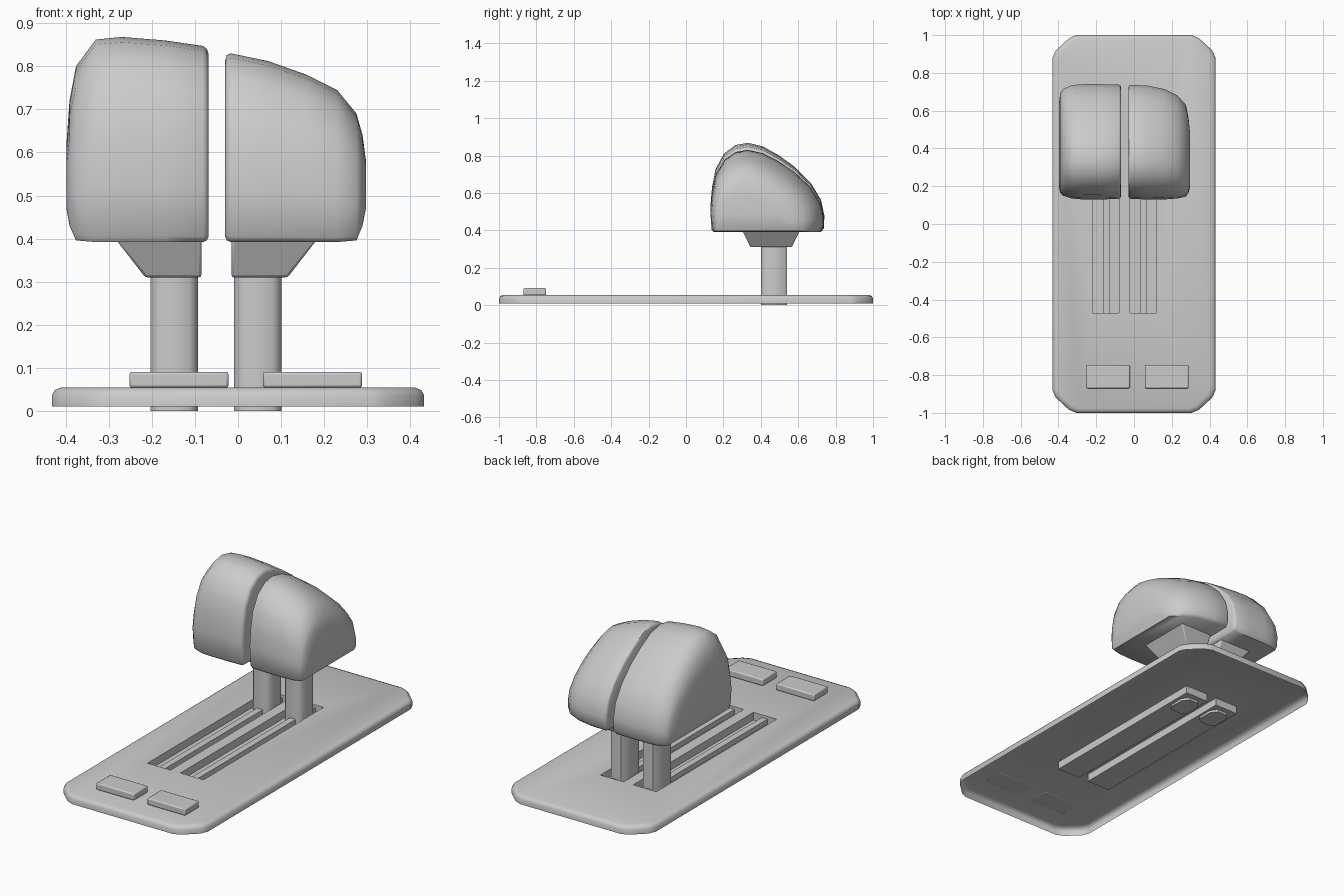
import bpy, bmesh, math

if "Cube" in bpy.data.objects:
    bpy.data.objects.remove(bpy.data.objects["Cube"])


def shade(ob, angle):
    bpy.ops.object.select_all(action='DESELECT')
    ob.select_set(True)
    bpy.context.view_layer.objects.active = ob
    bpy.ops.object.shade_smooth_by_angle(angle=math.radians(angle))


def loft(name, rings, smooth=None, bevel=0):
    """Skin equal-length rings of points and cap both ends."""
    bm = bmesh.new()
    vr = [[bm.verts.new(p) for p in r] for r in rings]
    n = len(rings[0])
    for a, b in zip(vr, vr[1:]):
        for i in range(n):
            bm.faces.new((a[i], a[(i + 1) % n], b[(i + 1) % n], b[i]))
    bm.faces.new(vr[0])
    bm.faces.new(vr[-1])
    bmesh.ops.recalc_face_normals(bm, faces=bm.faces)
    me = bpy.data.meshes.new(name)
    bm.to_mesh(me)
    bm.free()
    ob = bpy.data.objects.new(name, me)
    bpy.context.collection.objects.link(ob)
    if bevel:
        m = ob.modifiers.new("bevel", 'BEVEL')
        m.width, m.segments = bevel, 2
    if smooth:
        shade(ob, smooth)
    return ob


def rect(x0, x1, y0, y1, z):
    return [(x0, y0, z), (x1, y0, z), (x1, y1, z), (x0, y1, z)]


def box(name, x0, x1, y0, y1, z0, z1, **kw):
    return loft(name, [rect(x0, x1, y0, y1, z0), rect(x0, x1, y0, y1, z1)], **kw)


# Base plate with clipped corners and a rounded upper edge
quarter = [(.432, .88), (.415, .918), (.345, .983), (.305, 1.0)]
outline = (quarter + [(-x, y) for x, y in quarter[::-1]]
           + [(-x, -y) for x, y in quarter] + [(x, -y) for x, y in quarter[::-1]])


def plate_ring(inset, z):
    return [(x * (1 - inset / .43), y * (1 - inset), z) for x, y in outline]


plate = loft("base_plate", [plate_ring(0, .01), plate_ring(0, .037),
                            plate_ring(.007, .049), plate_ring(.022, .055)])

# Sunken slots in the plate, each with a guide rail on its floor
for side, x0 in (("left", -.22), ("right", -.02)):
    cutter = box(side + "_slot_cutter", x0, x0 + .14, -.47, .57, .013, .2)
    cutter.hide_render = True
    m = plate.modifiers.new("slot", 'BOOLEAN')
    m.operation, m.object, m.solver = 'DIFFERENCE', cutter, 'EXACT'
    bpy.context.view_layer.objects.active = plate
    bpy.ops.object.modifier_apply(modifier=m.name)
    bpy.data.objects.remove(cutter)
    box(side + "_guide_rail", x0 + .055, x0 + .09, -.47, .57, .013, .04)

# The plate is a thin pressed shell: open its underside
bm = bmesh.new()
bm.from_mesh(plate.data)
under = [f for f in bm.faces if f.normal.z < -.9 and f.calc_center_median().z < .0115]
bmesh.ops.delete(bm, geom=under, context='FACES')
bm.to_mesh(plate.data)
bm.free()
shade(plate, 50)

# Raised buttons at the front
for side, x0 in (("left", -.252), ("right", .058)):
    box(side + "_button", x0, x0 + .23, -.87, -.748, .054, .091, smooth=40, bevel=.006)

# Lever posts and flared necks
post = [(-.035, .40), (.035, .40), (.055, .42), (.055, .505),
        (.03, .54), (-.03, .54), (-.055, .505), (-.055, .42)]
for side, cx in (("left", -.148), ("right", .046)):
    loft(side + "_lever_post", [[(cx + x, y, z) for x, y in post] for z in (0, .32)],
         smooth=50)
for side, lo, hi in (("left", (-.215, -.085), (-.285, -.085)),
                     ("right", (-.015, .115), (-.015, .185))):
    loft(side + "_neck", [rect(*lo, .345, .565, .31), rect(*hi, .30, .61, .40)],
         smooth=40, bevel=.006)

# Side profile of the handles in unit space (front-to-back, bottom-to-top)
profile = [(.03, 0), (.012, .03), (0, .28), (.015, .5), (.045, .7), (.12, .88),
           (.22, .975), (.33, 1), (.46, .96), (.6, .86), (.74, .73), (.88, .55),
           (.97, .36), (1, .18), (.995, .04), (.97, 0)]


def handle(name, sections):
    rings = [[(x, y0 + (y1 - y0) * u, z0 + (z1 - z0) * v) for u, v in profile]
             for x, y0, y1, z0, z1 in sections]
    return loft(name, rings, smooth=50)


# Split handles: x, front y, back y, bottom z, top z for each section
handle("left_handle", [
    (-.068, .15, .722, .405, .828), (-.072, .138, .733, .396, .84),
    (-.081, .133, .738, .392, .847), (-.17, .13, .74, .392, .86),
    (-.27, .13, .74, .392, .868), (-.33, .135, .735, .392, .862),
    (-.376, .15, .715, .396, .80), (-.391, .165, .69, .43, .72), (-.398, .20, .63, .47, .62)])
handle("right_handle", [
    (-.03, .15, .722, .405, .813), (-.026, .138, .732, .396, .826),
    (-.017, .133, .736, .392, .83), (.07, .13, .733, .392, .812),
    (.16, .13, .715, .392, .78), (.23, .135, .68, .392, .745),
    (.275, .145, .63, .396, .69), (.289, .165, .56, .43, .64), (.297, .20, .48, .47, .58)])
